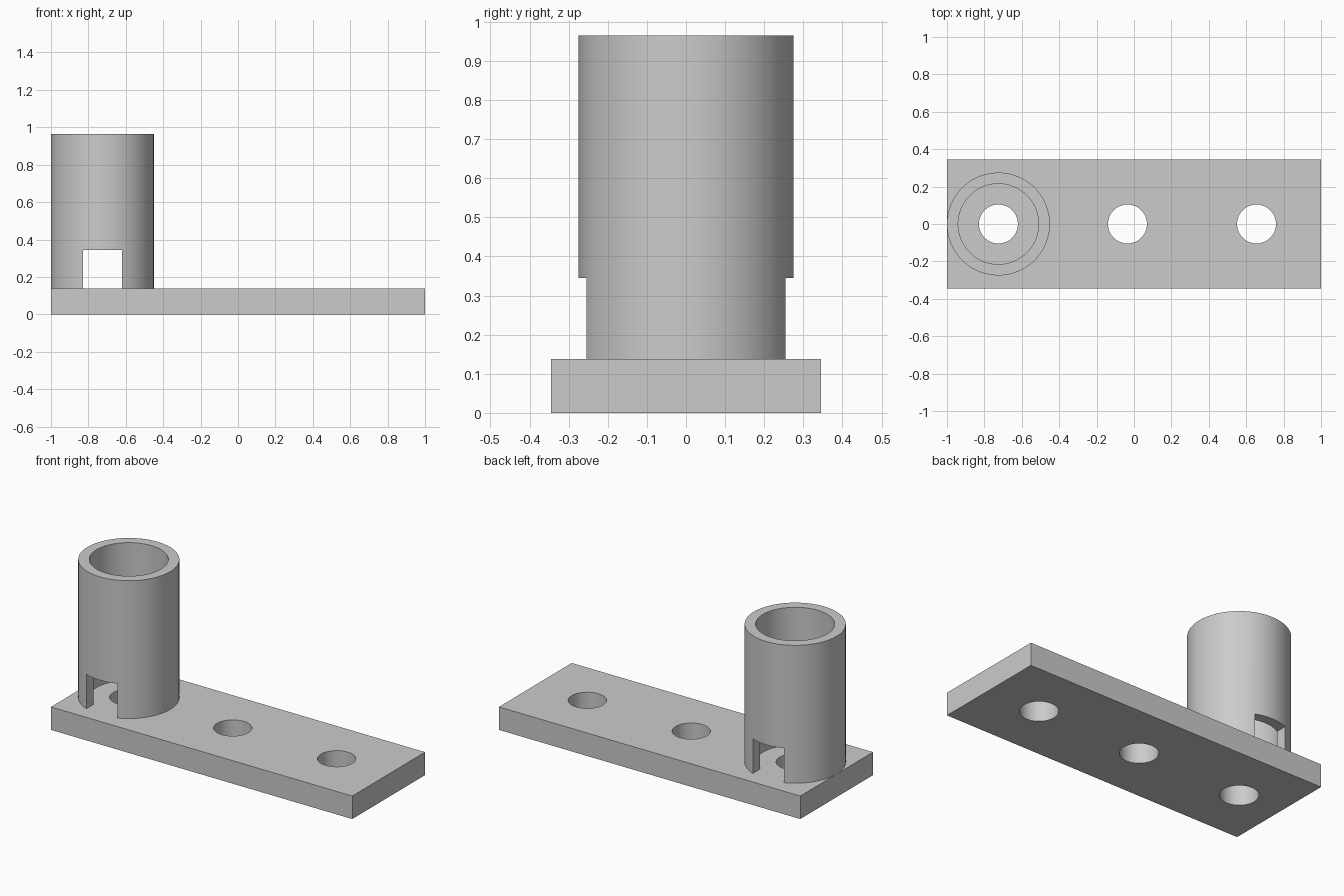
import bpy
import math

default = bpy.data.objects.get("Cube")
if default:
    bpy.data.objects.remove(default, do_unlink=True)

PLATE_W, PLATE_H = 0.69, 0.138
TOP = 0.965
TUBE_X, TUBE_R, BORE_R = -0.725, 0.275, 0.215
HOLE_R, HOLE_STEP = 0.104, 0.69
SLOT_W, SLOT_TOP = 0.207, 0.345

grey = bpy.data.materials.new("plain grey")
grey.use_nodes = True
colour = (0.6, 0.6, 0.6, 1)
grey.diffuse_color = colour
grey.node_tree.nodes["Principled BSDF"].inputs["Base Color"].default_value = colour


def box(name, size, centre):
    bpy.ops.mesh.primitive_cube_add(size=1, location=centre)
    ob = bpy.context.object
    ob.name = name
    ob.scale = size
    bpy.ops.object.transform_apply(location=False, rotation=False, scale=True)
    ob.data.materials.append(grey)
    return ob


def cylinder(name, radius, x, z0, z1):
    bpy.ops.mesh.primitive_cylinder_add(vertices=96, radius=radius, depth=z1 - z0,
                                        location=(x, 0, (z0 + z1) / 2))
    ob = bpy.context.object
    ob.name = name
    ob.data.materials.append(grey)
    return ob


def cut(target, cutter):
    bpy.ops.object.select_all(action='DESELECT')
    bpy.context.view_layer.objects.active = target
    target.select_set(True)
    mod = target.modifiers.new("cut", 'BOOLEAN')
    mod.operation = 'DIFFERENCE'
    mod.solver = 'EXACT'
    mod.object = cutter
    bpy.ops.object.modifier_apply(modifier=mod.name)
    bpy.data.objects.remove(cutter, do_unlink=True)


def smooth(ob):
    bpy.ops.object.select_all(action='DESELECT')
    bpy.context.view_layer.objects.active = ob
    ob.select_set(True)
    bpy.ops.object.shade_smooth_by_angle(angle=math.radians(30))


# Base plate with three evenly spaced through holes
plate = box("base_plate", (2, PLATE_W, PLATE_H), (0, 0, PLATE_H / 2))
for i in range(3):
    cut(plate, cylinder("hole_cutter", HOLE_R, TUBE_X + i * HOLE_STEP, -0.1, PLATE_H + 0.1))
smooth(plate)

# Upright tube, open at both ends, with a slot through front and back
tube = cylinder("upright_tube", TUBE_R, TUBE_X, PLATE_H, TOP)
cut(tube, cylinder("bore_cutter", BORE_R, TUBE_X, 0, TOP + 0.1))
cut(tube, box("slot_cutter", (SLOT_W, 1, SLOT_TOP), (TUBE_X, 0, SLOT_TOP / 2)))
smooth(tube)
